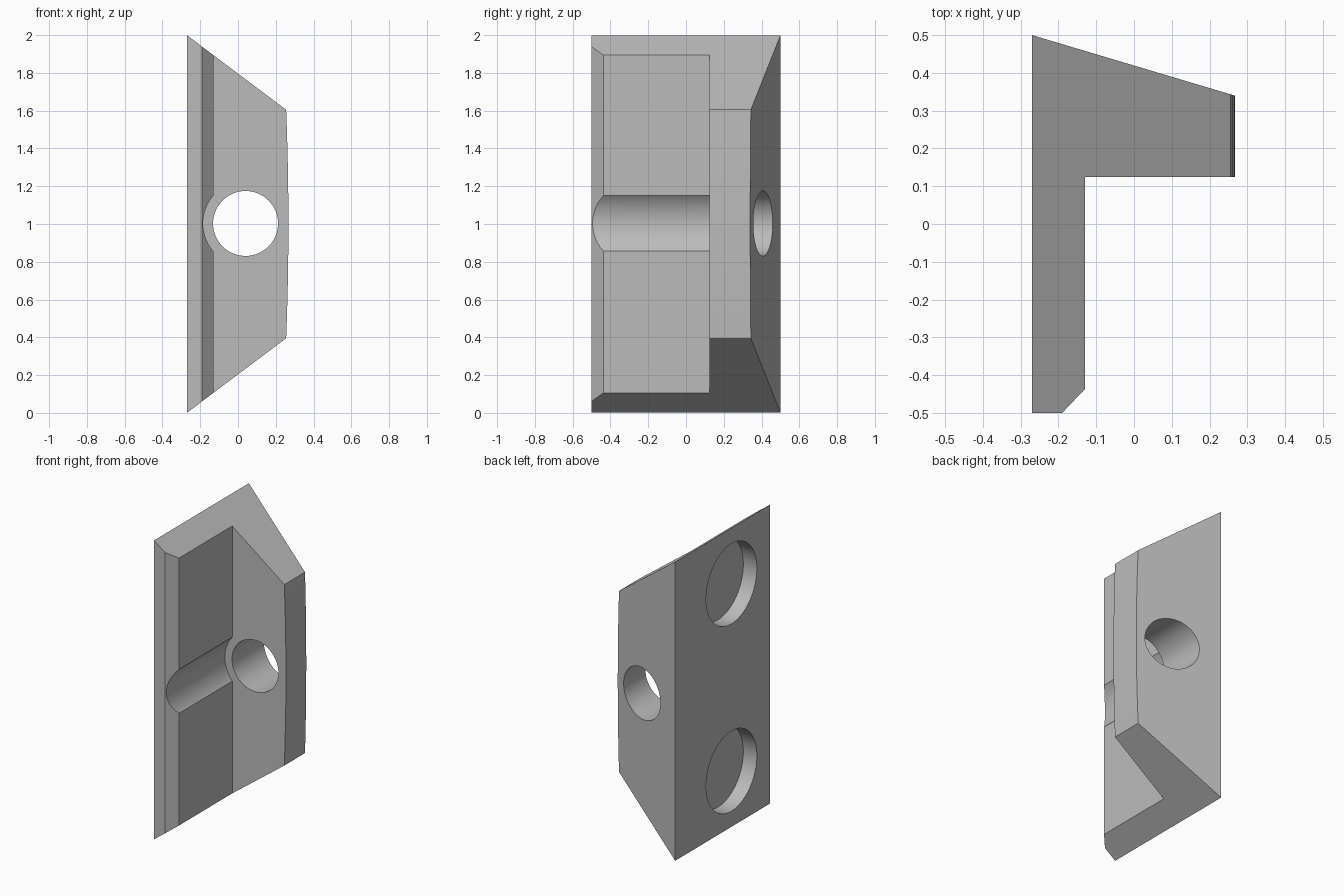
import bpy, bmesh
from math import pi, cos, sin
from mathutils import Matrix, Vector

cube = bpy.data.objects.get("Cube")
if cube:
    bpy.data.objects.remove(cube, do_unlink=True)

grey = bpy.data.materials.new("plain grey")
grey.use_nodes = True
colour = (0.5, 0.5, 0.5, 1)
grey.diffuse_color = colour
grey.node_tree.nodes["Principled BSDF"].inputs["Base Color"].default_value = colour


def prism(name, points, depth):
    """Closed prism from a 3D outline swept along a vector."""
    bm = bmesh.new()
    face = bm.faces.new([bm.verts.new(p) for p in points])
    swept = bmesh.ops.extrude_face_region(bm, geom=[face])["geom"]
    bmesh.ops.translate(bm, vec=Vector(depth),
                        verts=[v for v in swept if isinstance(v, bmesh.types.BMVert)])
    bmesh.ops.recalc_face_normals(bm, faces=bm.faces)
    mesh = bpy.data.meshes.new(name)
    bm.to_mesh(mesh)
    bm.free()
    mesh.materials.append(grey)
    obj = bpy.data.objects.new(name, mesh)
    bpy.context.collection.objects.link(obj)
    return obj


def cylinder(name, start, radius, depth, steps=64):
    """Cylinder starting at a point and running along an axis vector."""
    turn = Vector(depth).to_track_quat('Z', 'Y').to_matrix()
    ring = [Vector(start) + turn @ Vector((radius * cos(2 * pi * i / steps),
                                           radius * sin(2 * pi * i / steps), 0))
            for i in range(steps)]
    return prism(name, ring, depth)


def combine(target, tool, operation):
    mod = target.modifiers.new(tool.name, 'BOOLEAN')
    mod.operation = operation
    mod.solver = 'EXACT'
    mod.object = tool
    bpy.context.view_layer.objects.active = target
    bpy.ops.object.modifier_apply(modifier=mod.name)
    bpy.data.objects.remove(tool, do_unlink=True)


# L-shaped plan with a chamfered front lip and a tapering back
plan = [(-0.27, -0.5), (-0.19, -0.5), (-0.13, -0.437), (-0.13, 0.125),
        (0.3, 0.125), (0.3, 0.33), (-0.27, 0.5)]
bracket = prism("angle_bracket", [(x, y, -0.1) for x, y in plan], (0, 0, 2.2))

# Side outline: sloped ends and a slightly bowed outer edge
bow = [(0.255 + 0.012 * (1 - t * t), 1 + 0.605 * t) for t in [i / 6 - 1 for i in range(13)]]
outline = [(-0.27, 0)] + bow + [(-0.27, 2)]
trim = prism("end_trim", [(x - (0.1 if x < -0.2 else 0), -0.7, z + (0.074 * (z - 1) if x < -0.2 else 0))
                          for x, z in outline], (0, 1.4, 0))
combine(bracket, trim, 'INTERSECT')

# Through hole in the flange, and the wider groove leading to it
combine(bracket, cylinder("bolt_hole", (0.04, 0, 1.003), 0.172, (0, 0.8, 0)), 'DIFFERENCE')
combine(bracket, cylinder("groove", (0.04, -0.7, 1.003), 0.225, (0, 0.825, 0)), 'DIFFERENCE')

# Two round blind pockets in the flat side
for z in (0.374, 1.626):
    combine(bracket, cylinder("pocket", (-0.4, -0.095, z), 0.268, (0.23, 0, 0)), 'DIFFERENCE')

# Smooth curved walls, sharp corners
bpy.ops.object.select_all(action='DESELECT')
bracket.select_set(True)
bpy.context.view_layer.objects.active = bracket
bpy.ops.object.shade_smooth_by_angle(angle=pi / 6)
